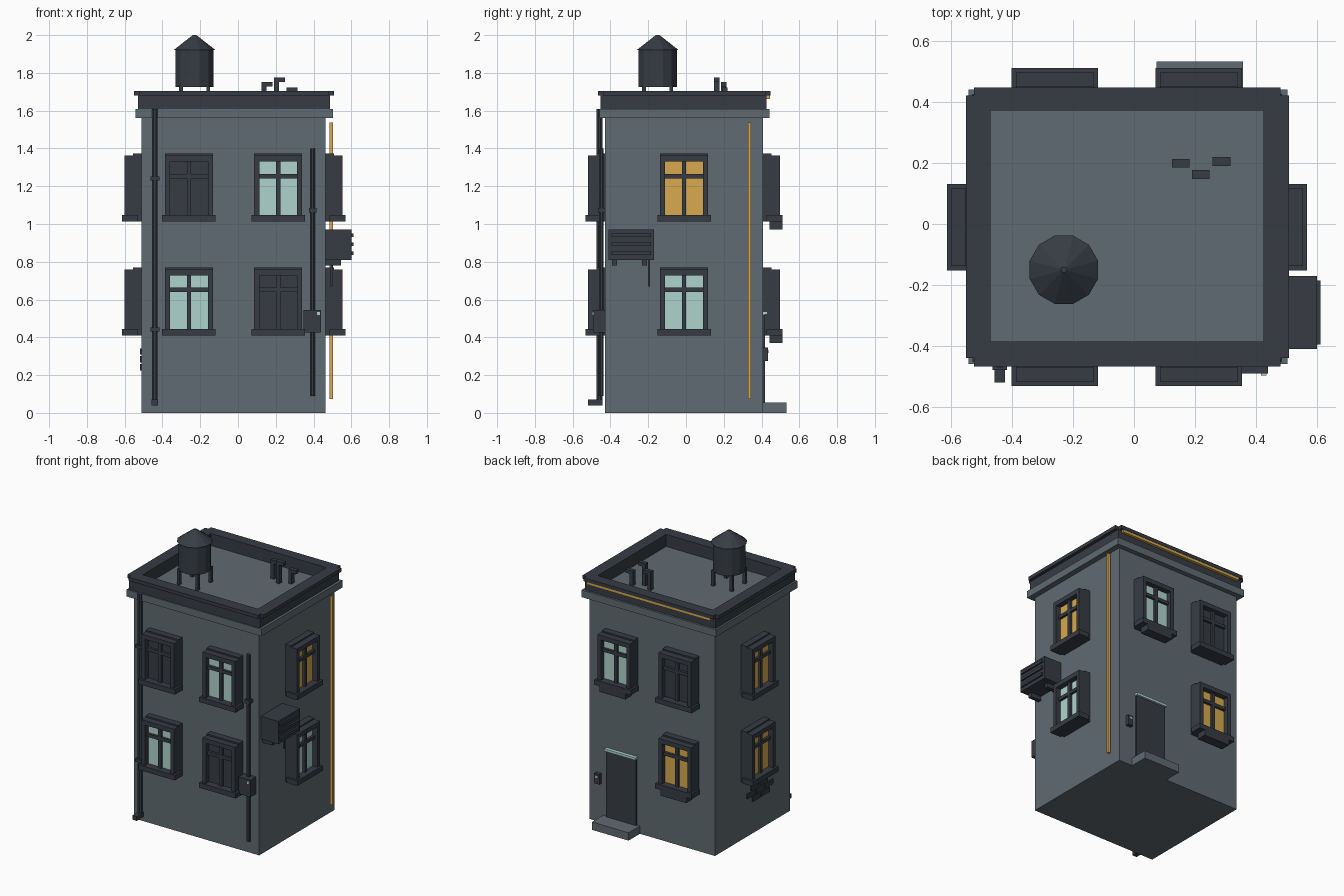
import bpy, bmesh, math
from mathutils import Matrix, Vector

if "Cube" in bpy.data.objects:
    bpy.data.objects.remove(bpy.data.objects["Cube"])


def material(name, rgb):
    lin = [((c / 255 + 0.055) / 1.055) ** 2.4 for c in rgb]
    m = bpy.data.materials.new(name)
    m.diffuse_color = (*lin, 1)
    m.use_nodes = True
    m.node_tree.nodes["Principled BSDF"].inputs["Base Color"].default_value = m.diffuse_color
    return m


GREY = material("wall grey", (96, 107, 114))
DARK = material("dark slate", (55, 60, 68))
MINT = material("mint glow", (175, 212, 204))
AMBER = material("amber glow", (215, 170, 78))


def finish(name, bm, mat, matrix=None):
    bmesh.ops.recalc_face_normals(bm, faces=bm.faces)
    me = bpy.data.meshes.new(name)
    bm.to_mesh(me)
    bm.free()
    me.materials.append(mat)
    ob = bpy.data.objects.new(name, me)
    if matrix:
        ob.matrix_world = matrix
    bpy.context.collection.objects.link(ob)
    return ob


def boxes(name, mat, spans, matrix=None):
    """One object from boxes given as (x0, x1, y0, y1, z0, z1)."""
    bm = bmesh.new()
    for x0, x1, y0, y1, z0, z1 in spans:
        m = Matrix.Translation(((x0 + x1) / 2, (y0 + y1) / 2, (z0 + z1) / 2))
        m = m @ Matrix.Diagonal((x1 - x0, y1 - y0, z1 - z0, 1))
        bmesh.ops.create_cube(bm, size=1, matrix=m)
    return finish(name, bm, mat, matrix)


def cone(name, mat, x, y, z0, z1, r0, r1, n):
    bm = bmesh.new()
    m = Matrix.Translation((x, y, (z0 + z1) / 2)) @ Matrix.Rotation(math.pi / n, 4, 'Z')
    bmesh.ops.create_cone(bm, cap_ends=True, segments=n, radius1=r0, radius2=r1,
                          depth=z1 - z0, matrix=m)
    return finish(name, bm, mat)


# Building shell
X0, X1, Y0, Y1 = -0.51, 0.464, -0.428, 0.407
boxes("walls", GREY, [(X0, X1, Y0, Y1, 0, 1.57)])
boxes("cornice", GREY, [(-0.543, 0.503, -0.459, 0.441, 1.56, 1.61)])
boxes("roof_deck", GREY, [(-0.48, 0.435, -0.395, 0.385, 1.60, 1.62)])


# Rings built of four bars; the cap has notched corners
def ring(name, x0, x1, y0, y1, z0, z1, notch):
    a, b, c, d = -0.47, 0.425, -0.386, 0.372      # inner opening
    boxes(name, DARK, [(x0 + notch, x1 - notch, y0, c, z0, z1),
                       (x0 + notch, x1 - notch, d, y1, z0, z1),
                       (x0, a, y0 + notch, y1 - notch, z0, z1),
                       (b, x1, y0 + notch, y1 - notch, z0, z1)])


ring("parapet", -0.53, 0.486, -0.452, 0.427, 1.61, 1.68, 0)
ring("parapet_cap", -0.551, 0.508, -0.467, 0.448, 1.68, 1.705, 0.027)
boxes("roof_light_strip", AMBER, [(-0.5, 0.46, 0.425, 0.446, 1.662, 1.68)])

# Wall frames: local x along the wall, local -y pointing outward
WALLS = {"front": ((0, Y0), 0), "right": ((X1, 0), 90),
         "back": ((0, Y1), 180), "left": ((X0, 0), -90)}


def wall_matrix(side, pos, z):
    (x, y), ang = WALLS[side]
    if side in ("front", "back"):
        x = pos
    else:
        y = pos
    return Matrix.Translation((x, y, z)) @ Matrix.Rotation(math.radians(ang), 4, 'Z')


def window(side, pos, z, glass, planter=False):
    m = wall_matrix(side, pos, z)
    n = f"{side}_window_{'upper' if z > 0.8 else 'lower'}"
    boxes(n + "_frame", DARK, [
        (-0.127, 0.127, -0.045, 0, 0, 0.36),              # backing casing
        (-0.127, -0.1, -0.09, -0.045, 0.03, 0.35),        # jambs
        (0.1, 0.127, -0.09, -0.045, 0.03, 0.35),
        (-0.1, 0.1, -0.09, -0.045, 0.318, 0.35),          # head
        (-0.142, 0.142, -0.104, -0.02, 0, 0.035),         # sill
        (-0.011, 0.011, -0.07, -0.045, 0.03, 0.32),       # mullion
        (-0.1, 0.1, -0.07, -0.045, 0.23, 0.253)], m)      # transom
    boxes(n + "_glass", glass, [(-0.1, 0.1, -0.053, -0.045, 0.035, 0.318)], m)
    if planter:
        boxes(n + "_planter", DARK, [(-0.1, 0.1, -0.104, -0.035, -0.04, 0)], m)


HI, LO, L, R, CY = 1.012, 0.41, -0.26, 0.213, -0.01
window("front", L, HI, DARK)
window("front", R, HI, MINT)
window("front", L, LO, MINT)
window("front", R, LO, DARK)
window("right", CY, HI, AMBER)
window("right", CY, LO, MINT)
window("left", CY, HI, AMBER)
window("left", CY, LO, AMBER)
window("back", R, HI, MINT, True)
window("back", L, HI, DARK)
window("back", L, LO, AMBER, True)

# Back door, step, lit lintel and intercom
boxes("door", DARK, [(0.095, 0.33, 0.4, 0.418, 0.055, 0.52)])
boxes("door_step", GREY, [(0.073, 0.357, 0.4, 0.533, 0, 0.055)])
boxes("door_lintel_light", MINT, [(0.09, 0.335, 0.4, 0.432, 0.52, 0.537)])
boxes("intercom", DARK, [(0.37, 0.41, 0.4, 0.433, 0.275, 0.345)])
boxes("intercom_light", MINT, [(0.38, 0.4, 0.432, 0.437, 0.318, 0.332)])

# Exposed bricks on the left wall
bricks = []
for row, starts in enumerate([(-0.19, -0.09), (-0.23, -0.13, -0.03), (-0.17, -0.07)]):
    z = 0.225 + row * 0.042
    bricks += [(X0 - 0.008, X0, y, y + 0.085, z, z + 0.033) for y in starts]
boxes("exposed_bricks", DARK, bricks)

# Front drainpipe and conduit with collars
cone("drainpipe", DARK, -0.44, -0.458, 0.05, 1.61, 0.016, 0.016, 8)
boxes("drainpipe_foot", DARK, [(-0.457, -0.423, -0.52, -0.442, 0.04, 0.07)])
boxes("drainpipe_collars", DARK, [(-0.464, -0.416, -0.479, Y0, z, z + 0.022)
                                  for z in (0.43, 1.23)])
cone("conduit", DARK, 0.395, -0.448, 0.09, 1.4, 0.0135, 0.0135, 8)
boxes("conduit_collar", DARK, [(0.375, 0.415, -0.466, Y0, 1.06, 1.085)])
boxes("meter_box", DARK, [(0.347, 0.44, -0.49, Y0, 0.425, 0.545)])
boxes("meter_light", MINT, [(0.417, 0.434, -0.497, -0.489, 0.517, 0.534)])

# Vertical light tube on the right wall
boxes("wall_light_tube", AMBER, [(0.485, 0.503, 0.328, 0.344, 0.074, 1.537)])

# Air conditioner on the right wall
boxes("air_conditioner", DARK, [(X1, 0.6, -0.41, -0.17, 0.81, 0.97)])
boxes("air_conditioner_slats", DARK, [(0.6, 0.612, -0.395, -0.185, z, z + 0.02)
                                      for z in (0.835, 0.883, 0.93)])
boxes("air_conditioner_brackets", DARK, [(X1, 0.545, y, y + 0.027, 0.78, 0.81)
                                         for y in (-0.393, -0.234)])
boxes("air_conditioner_hose", DARK, [(0.49, 0.5, -0.2, -0.19, 0.67, 0.81)])

# Water tank
TX, TY = -0.23, -0.15
cone("water_tank", DARK, TX, TY, 1.725, 1.92, 0.105, 0.105, 12)
cone("water_tank_lid", DARK, TX, TY, 1.92, 2.0, 0.116, 0.01, 12)
boxes("water_tank_legs", DARK, [(TX + sx * 0.072 - 0.01, TX + sx * 0.072 + 0.01,
                                 TY + sy * 0.072 - 0.01, TY + sy * 0.072 + 0.01, 1.61, 1.73)
                                for sx in (-1, 1) for sy in (-1, 1)])

# Bent roof vents
for i, (x, y, top) in enumerate([(0.124, 0.185, 1.752), (0.19, 0.148, 1.776), (0.258, 0.19, 1.722)]):
    boxes(f"roof_vent_{i + 1}", DARK, [(x, x + 0.026, y, y + 0.029, 1.61, top),
                                       (x + 0.026, x + 0.058, y, y + 0.029, top - 0.025, top)])
